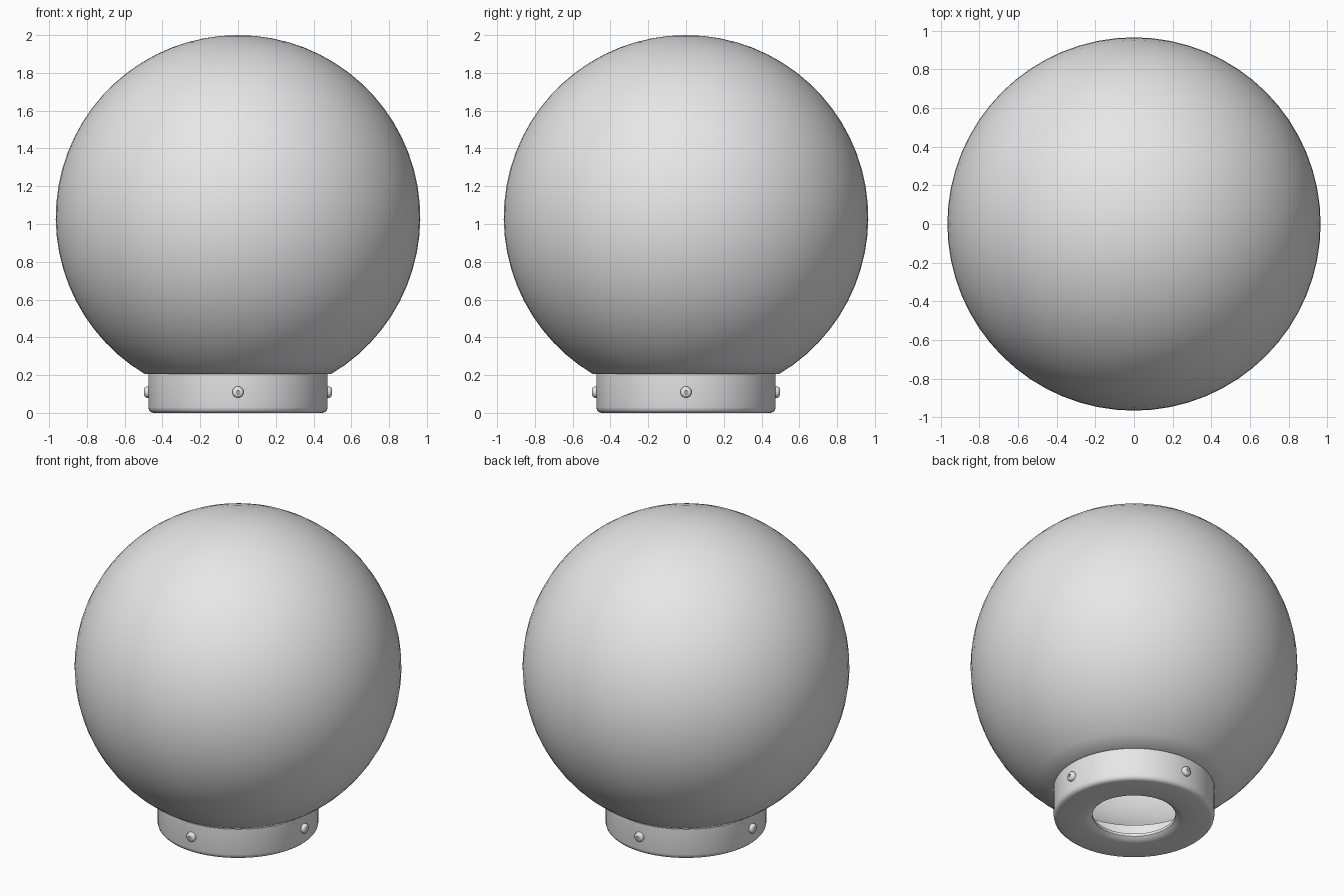
import bpy, bmesh
from math import pi, sin, cos, acos, radians
from mathutils import Matrix

cube = bpy.data.objects.get("Cube")
if cube:
    bpy.data.objects.remove(cube, do_unlink=True)

grey = bpy.data.materials.new("light_grey")
grey.use_nodes = True
grey.diffuse_color = (0.8, 0.8, 0.8, 1)
grey.node_tree.nodes["Principled BSDF"].inputs["Base Color"].default_value = (0.8, 0.8, 0.8, 1)


def lathe(name, profile, steps, closed=False, turn=None):
    """Spin an (r, z) profile around z, then optionally transform it."""
    bm = bmesh.new()
    verts = [bm.verts.new((r, 0, z)) for r, z in profile]
    edges = [bm.edges.new(pair) for pair in zip(verts, verts[1:])]
    if closed:
        edges.append(bm.edges.new((verts[-1], verts[0])))
    bmesh.ops.spin(bm, geom=verts + edges, cent=(0, 0, 0), axis=(0, 0, 1),
                   angle=2 * pi, steps=steps, use_duplicate=False)
    bmesh.ops.remove_doubles(bm, verts=bm.verts, dist=0.0002)
    bmesh.ops.recalc_face_normals(bm, faces=bm.faces)
    if turn:
        bmesh.ops.transform(bm, matrix=turn, verts=bm.verts)
    mesh = bpy.data.meshes.new(name)
    bm.to_mesh(mesh)
    bm.free()
    mesh.materials.append(grey)
    obj = bpy.data.objects.new(name, mesh)
    bpy.context.collection.objects.link(obj)
    bpy.ops.object.select_all(action="DESELECT")
    obj.select_set(True)
    bpy.context.view_layer.objects.active = obj
    bpy.ops.object.shade_smooth_by_angle(angle=radians(35))
    return obj


# Hollow globe shade, open where it meets the base
CENTRE, RADIUS, WALL, RIM = 1.035, 0.965, 0.02, 0.205


def arc(radius, count=28):
    end = acos((RIM - CENTRE) / radius)
    return [(radius * sin(end * i / count), CENTRE + radius * cos(end * i / count))
            for i in range(count + 1)]


lathe("globe_shade", arc(RADIUS) + arc(RADIUS - WALL)[::-1], 64)

# Hollow base collar with a rounded lower edge and a cable opening
lathe("base_collar", [
    (0.44, 0.21), (0.475, 0.21), (0.475, 0.03), (0.471, 0.014), (0.461, 0.004),
    (0.447, 0), (0.295, 0), (0.265, 0.006), (0.246, 0.022), (0.246, 0.04), (0.44, 0.04),
], 64, closed=True)

# Four retaining screws around the collar
screw = [(0, 0.45), (0.03, 0.45), (0.03, 0.485), (0.027, 0.491), (0.02, 0.496),
         (0.009, 0.498), (0.007, 0.49), (0, 0.49)]
for i, side in enumerate(("left", "back", "right", "front")):
    turn = (Matrix.Translation((0, 0, 0.11)) @ Matrix.Rotation(i * pi / 2, 4, "Z")
            @ Matrix.Rotation(pi / 2, 4, "Y"))
    lathe("screw_" + side, screw, 20, turn=turn)
